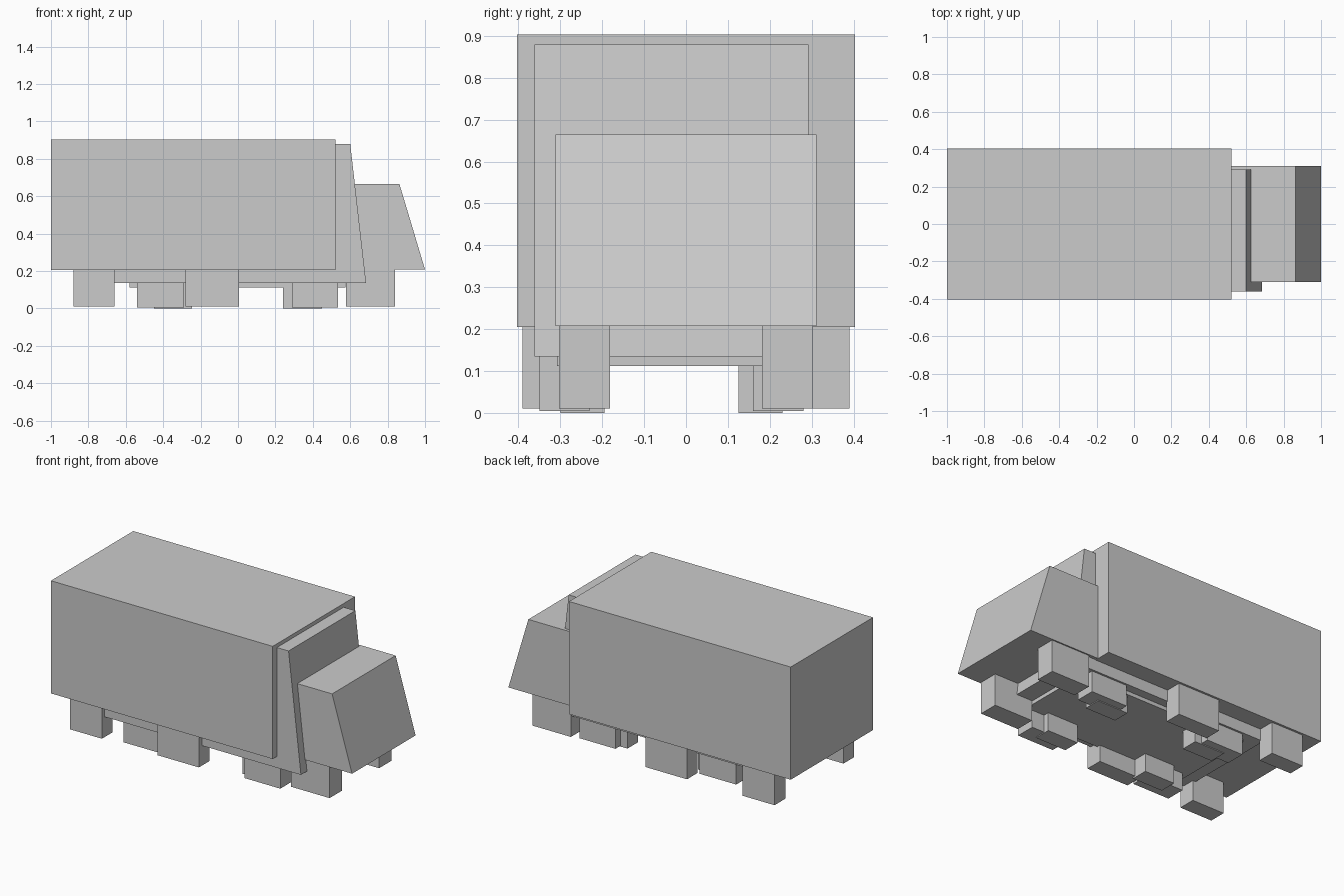
import bpy, bmesh

if "Cube" in bpy.data.objects:
    bpy.data.objects.remove(bpy.data.objects["Cube"])


def prism(name, profile, y0, y1):
    """Extrude an x-z side profile from y0 to y1."""
    bm = bmesh.new()
    face = bm.faces.new([bm.verts.new((x, y0, z)) for x, z in profile])
    new = bmesh.ops.extrude_face_region(bm, geom=[face])["geom"]
    verts = [v for v in new if isinstance(v, bmesh.types.BMVert)]
    bmesh.ops.translate(bm, verts=verts, vec=(0, y1 - y0, 0))
    bmesh.ops.recalc_face_normals(bm, faces=bm.faces)
    mesh = bpy.data.meshes.new(name)
    bm.to_mesh(mesh)
    bm.free()
    obj = bpy.data.objects.new(name, mesh)
    bpy.context.collection.objects.link(obj)
    return obj


def block(name, x0, x1, y0, y1, z0, z1):
    return prism(name, [(x0, z0), (x1, z0), (x1, z1), (x0, z1)], y0, y1)


def wheel_pair(name, x0, x1, inner, outer, z0, z1, centre=0.0):
    """Two blocky wheels mirrored about y = centre."""
    block(name + "_right", x0, x1, centre - outer, centre - inner, z0, z1)
    block(name + "_left", x0, x1, centre + inner, centre + outer, z0, z1)


# Cargo box
block("cargo_box", -1.0, 0.52, -0.403, 0.403, 0.205, 0.903)

# Nose with sloped front
prism("cab_nose", [(0.50, 0.207), (1.0, 0.207), (0.863, 0.665), (0.50, 0.665)],
      -0.311, 0.311)

# Inner body with raked front, slightly off centre
OFF = -0.035
prism("inner_body", [(-0.68, 0.135), (0.685, 0.135), (0.60, 0.88), (-0.68, 0.88)],
      OFF - 0.327, OFF + 0.327)

# Underbody pan below the inner body
block("underbody", -0.58, 0.575, OFF - 0.273, OFF + 0.273, 0.112, 0.14)

# Outer wheels
wheel_pair("rear_wheel", -0.88, -0.66, 0.285, 0.39, 0.01, 0.21)
wheel_pair("middle_wheel", -0.28, 0.005, 0.285, 0.39, 0.01, 0.21)
wheel_pair("front_wheel", 0.577, 0.84, 0.182, 0.303, 0.01, 0.21)

# Inner wheels and the lower blocks beside them
for tag, x0, x1, low0, low1 in (("rear", -0.54, -0.29, -0.45, -0.245),
                                ("front", 0.288, 0.535, 0.24, 0.45)):
    wheel_pair(tag + "_inner_wheel", x0, x1, 0.195, 0.315, 0.005, 0.14, OFF)
    wheel_pair(tag + "_low_block", low0, low1, 0.16, 0.265, 0.0, 0.115, OFF)
